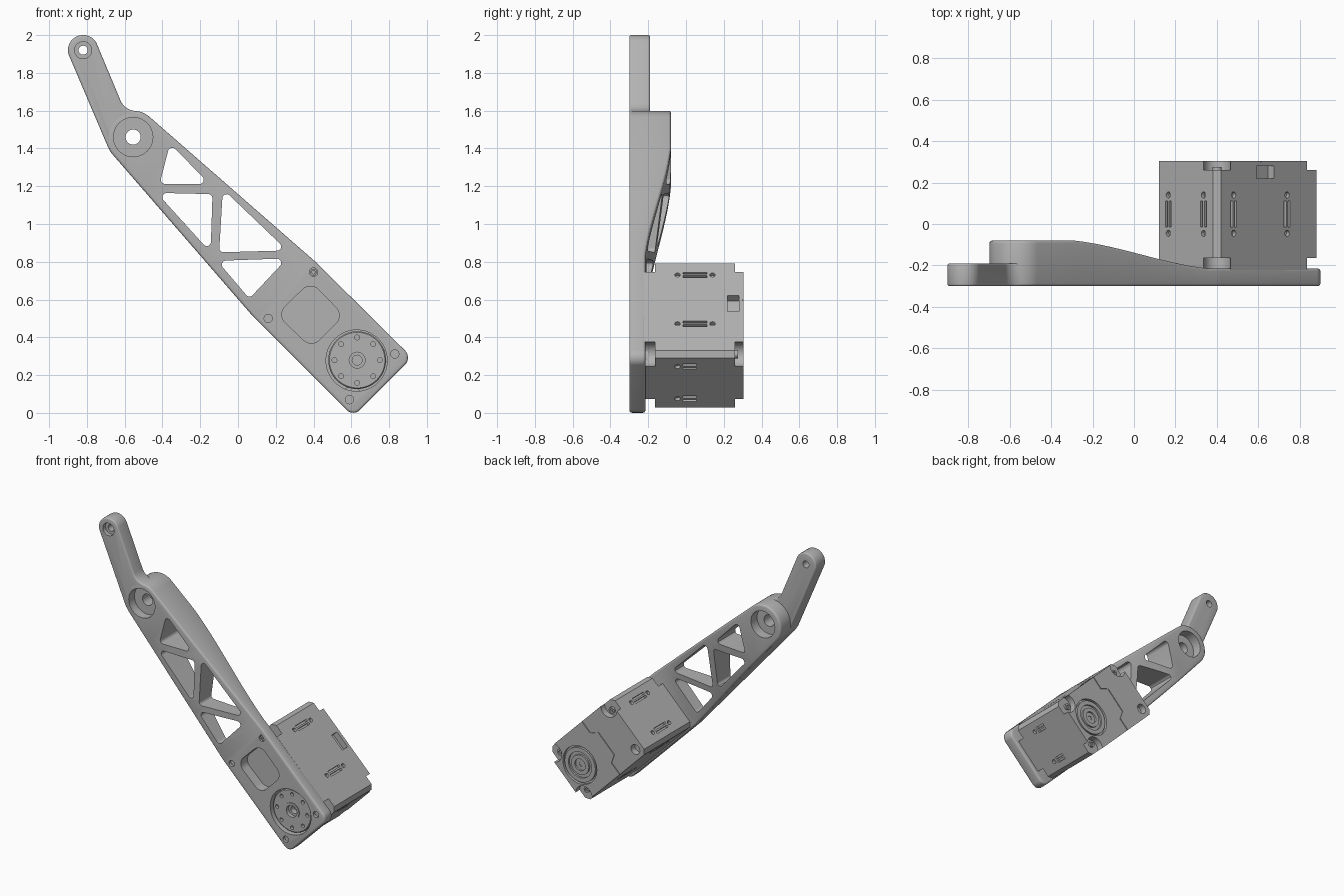
import bpy, bmesh, math
from mathutils import Matrix, Vector

cube = bpy.data.objects.get("Cube")
if cube:
    bpy.data.objects.remove(cube, do_unlink=True)

grey = bpy.data.materials.new("satin grey")
grey.use_nodes = True
grey.diffuse_color = (0.45, 0.45, 0.45, 1)
grey.node_tree.nodes["Principled BSDF"].inputs["Base Color"].default_value = grey.diffuse_color

IDENT = Matrix.Identity(4)
FRONT = -0.30


def make_object(name, bm, matrix=IDENT):
    bmesh.ops.recalc_face_normals(bm, faces=bm.faces[:])
    mesh = bpy.data.meshes.new(name)
    bm.to_mesh(mesh)
    bm.free()
    mesh.transform(matrix)
    mesh.materials.append(grey)
    ob = bpy.data.objects.new(name, mesh)
    bpy.context.collection.objects.link(ob)
    return ob


def circle(x, z, r, n=32):
    return [Vector((x + r * math.cos(2 * math.pi * i / n), z + r * math.sin(2 * math.pi * i / n)))
            for i in range(n)]


def rect(x0, x1, z0, z1):
    return [Vector(p) for p in ((x0, z0), (x1, z0), (x1, z1), (x0, z1))]


def fillet(corners, n=8):
    """Round each (x, z, radius) corner of a polygon with an arc."""
    out = []
    for i, (x, z, r) in enumerate(corners):
        p = Vector((x, z))
        va = Vector(corners[i - 1][:2]) - p
        vb = Vector(corners[(i + 1) % len(corners)][:2]) - p
        a, b = va.normalized(), vb.normalized()
        half = a.angle(b) / 2
        t = min(r / math.tan(half), 0.49 * min(va.length, vb.length))
        r = t * math.tan(half)
        c = p + (a + b).normalized() * r / math.sin(half)
        s, e = p + a * t - c, p + b * t - c
        out += [c + s.lerp(e, k / n).normalized() * r for k in range(n + 1)]
    return out


def inset(pts, d):
    out = []
    for i, p in enumerate(pts):
        d1 = (p - pts[i - 1]).normalized()
        d2 = (pts[(i + 1) % len(pts)] - p).normalized()
        n1, n2 = Vector((-d1.y, d1.x)), Vector((-d2.y, d2.x))
        out.append(p + (n1 + n2) * d / (1 + n1.dot(n2)))
    return out


def prism_bm(loops, edge=0):
    """Extrude outlines along y, optionally with rounded rims."""
    bm = bmesh.new()
    for pts, y0, y1 in loops:
        if sum(p.cross(pts[i - 1]) for i, p in enumerate(pts)) > 0:
            pts = pts[::-1]
        levels = [(0, y0), (0, y1)]
        if edge:
            arc = [(edge * (1 - math.sin(t)), edge * (1 - math.cos(t)))
                   for t in (0, math.pi / 6, math.pi / 3, math.pi / 2)]
            levels = [(i, y0 + d) for i, d in arc] + [(i, y1 - d) for i, d in arc[::-1]]
        rings = [[bm.verts.new((p.x, y, p.y)) for p in (inset(pts, i) if i else pts)]
                 for i, y in levels]
        for a, b in zip(rings, rings[1:]):
            for k in range(len(a)):
                bm.faces.new((a[k - 1], a[k], b[k], b[k - 1]))
        bm.faces.new(rings[0])
        bm.faces.new(rings[-1][::-1])
    return bm


def lathe(name, profile, matrix, n=40):
    """Turn a (radius, y) profile around the y axis, capped at both ends."""
    bm = bmesh.new()
    rings = [[bm.verts.new((p.x, y, p.y)) for p in circle(0, 0, r, n)] for r, y in profile]
    for a, b in zip(rings, rings[1:]):
        for k in range(n):
            bm.faces.new((a[k - 1], a[k], b[k], b[k - 1]))
    bm.faces.new(rings[0])
    bm.faces.new(rings[-1])
    return make_object(name, bm, matrix)


def cut(ob, loops, matrix=IDENT):
    cutter = make_object("cutter", prism_bm(loops), matrix)
    cutter.hide_render = True
    mod = ob.modifiers.new("cut", 'BOOLEAN')
    mod.operation, mod.solver, mod.object = 'DIFFERENCE', 'EXACT', cutter
    bpy.context.view_layer.objects.active = ob
    bpy.ops.object.modifier_apply(modifier=mod.name)
    bpy.data.objects.remove(cutter, do_unlink=True)


# Arm body: thick at the pivot, tapering smoothly to the motor plate
THICK, THIN = -0.08, -0.215
U0, U1 = -1.19, -0.33


def back_height(u):
    t = min(max((u - U0) / (U1 - U0), 0), 1)
    return THICK + (THIN - THICK) * (t + t * t * (3 - 2 * t)) / 2


body_outline = fillet([(-0.748, 1.465, 0.14), (0.08, 0.51, 0.3), (0.61, -0.02, 0.05),
                       (0.9225, 0.2925, 0.055), (0.41, 0.80, 0.3), (-0.563, 1.65, 0.14)], 12)
bm = prism_bm([(body_outline, FRONT, THICK)], 0.013)
axis = Vector((1, 0, -1)).normalized()
for i in range(15):
    bmesh.ops.bisect_plane(bm, geom=bm.verts[:] + bm.edges[:] + bm.faces[:], dist=1e-5,
                           plane_co=axis * (U0 + (U1 - U0) * i / 14), plane_no=axis)
for v in bm.verts:
    if v.co.y > -0.15:
        v.co.y += back_height(v.co.dot(axis)) - THICK
arm = make_object("arm_body", bm)

# Finger at the upper end, its root buried in the pivot boss
finger_outline = fillet([(-0.925, 1.963, 0.08), (-0.678, 1.383, 0.03), (-0.50, 1.42, 0.03),
                         (-0.49, 1.583, 0.03), (-0.605, 1.613, 0.09), (-0.777, 2.025, 0.08)])
finger = make_object("finger", prism_bm([(finger_outline, FRONT, -0.19)], 0.01))
cut(finger, [(circle(-0.82, 1.92, 0.024), -0.4, 0)])
cut(finger, [(circle(-0.82, 1.92, 0.045), -0.4, -0.27)])

# Pivot bore with counterbores on both sides
for part in (arm, finger):
    cut(part, [(circle(-0.555, 1.46, 0.04), -0.4, 0)])
    cut(part, [(circle(-0.555, 1.46, 0.104, 48), -0.4, -0.235),
               (circle(-0.555, 1.46, 0.095, 48), -0.15, 0)])

# Truss windows
trusses = [((-0.36, 1.425), (-0.415, 1.212), (-0.15, 1.212)),
           ((-0.43, 1.165), (-0.135, 1.158), (-0.145, 0.85)),
           ((-0.08, 1.185), (0.26, 0.86), (-0.10, 0.85)),
           ((-0.11, 0.805), (0.26, 0.818), (0.06, 0.605))]
cut(arm, [(fillet([(x, z, 0.022) for x, z in t], 6), -0.4, 0) for t in trusses])

# Rounded window, horn opening and screw recesses in the motor plate
cut(arm, [(fillet([(0.385, 0.695, 0.06), (0.205, 0.52, 0.06), (0.39, 0.345, 0.06),
                   (0.56, 0.515, 0.06)]), -0.4, 0),
          (circle(0.628, 0.277, 0.162, 48), -0.4, 0)])
cut(arm, [(circle(x, z, 0.022, 20), -0.4, FRONT + 0.02)
          for x, z in ((0.16, 0.5), (0.4, 0.745), (0.83, 0.312), (0.59, 0.07))])

# Motor housing, turned 45 degrees, with small corner chamfers
M = Matrix.Translation((0.5, 0, 0.41)) @ Matrix.Rotation(math.pi / 4, 4, 'Y')
HU, HV, BACK, CHAMFER = 0.353, 0.213, 0.305, 0.028
outline = fillet([(p.x, p.y, CHAMFER) for p in rect(-HU, HU, -HV, HV)], 1)
motor = make_object("motor_housing", prism_bm([(outline, -0.225, BACK)]), M)

# Screw pockets at the corners
corners = [(0.31, 0.17), (0.31, -0.17), (-0.31, 0.17)]
cut(motor, [(circle(u, v, 0.065), 0.26, 0.4) for u, v in corners]
    + [(circle(-0.29, -0.15, 0.035), 0.26, 0.4)]
    + [(circle(u, v, 0.065), -0.4, -0.165) for u, v in corners], M)
for u, v in corners:
    lathe("pocket_screw", [(0.022, 0.25), (0.022, 0.275), (0.011, 0.275), (0.011, 0.265)],
          M @ Matrix.Translation((u - math.copysign(0.02, u), 0, v - math.copysign(0.02, v))), 16)

# Vent slots and screw holes on the four sides
sides = [(HV, (-0.24, 0.125), False), (HU, (-0.12, 0.12), True),
         (HV, (0.24, -0.125), False), (HU, (-0.12, 0.12), False)]
for k, (depth, places, short) in enumerate(sides):
    face = M @ Matrix.Rotation(k * math.pi / 2, 4, 'Y') @ Matrix.Rotation(math.pi / 2, 4, 'X')
    loops = []
    for a in places:
        top = 0.055 if short else 0.11
        loops += [(rect(a + s - 0.007, a + s + 0.007, -top, 0.015), depth - 0.02, depth + 0.1)
                  for s in (-0.013, 0.013)]
        loops += [(circle(a, -y, 0.015, 12), depth - 0.02, depth + 0.1)
                  for y in ((-0.045,) if short else (-0.045, 0.14))]
    if k == 0:
        loops.append((rect(-0.085, 0.035, -0.28, -0.22), depth - 0.04, depth + 0.1))
    cut(motor, loops, face)

# Cover seam and round recess on the motor back
half = [(-0.05, 0.23), (-0.05, 0.12), (-0.11, 0.09)]
seam = [Vector(p) for p in half] + [Vector((u, -v)) for u, v in half[::-1]]
band = seam + [p - Vector((0.006, 0)) for p in seam[::-1]]
HORN_U = 0.185
cut(motor, [(band, BACK - 0.006, 0.4), (circle(HORN_U, 0, 0.135, 48), BACK - 0.02, 0.4)], M)
hub = M @ Matrix.Translation((HORN_U, 0, 0))
lathe("rear_idler", [(0.122, 0.27), (0.122, 0.303), (0.092, 0.303), (0.092, 0.29), (0.07, 0.29),
                     (0.07, 0.303), (0.042, 0.303), (0.042, 0.29), (0.015, 0.29), (0.015, 0.275)], hub)

# Output horn with a ring of screw holes
horn = lathe("output_horn", [(0.153, -0.2), (0.153, -0.28), (0.147, -0.286), (0.058, -0.286),
                             (0.058, -0.292), (0.042, -0.292), (0.042, -0.265), (0.026, -0.265),
                             (0.026, -0.22)], hub, 48)
cut(horn, [(circle(0.12 * math.cos(i * math.pi / 4), 0.12 * math.sin(i * math.pi / 4), 0.013, 14),
            -0.4, -0.265) for i in range(8)], hub)

# Socket screw in the plate
lathe("plate_screw", [(0.018, -0.27), (0.018, -0.294), (0.009, -0.294), (0.009, -0.284)],
      Matrix.Translation((0.4, 0, 0.745)), 16)

# Smooth shading with sharp edges kept
bpy.ops.object.select_all(action='DESELECT')
for ob in bpy.context.collection.objects:
    if ob.type == 'MESH' and grey.name in ob.data.materials:
        ob.select_set(True)
bpy.context.view_layer.objects.active = arm
bpy.ops.object.shade_smooth_by_angle(angle=math.radians(32))
